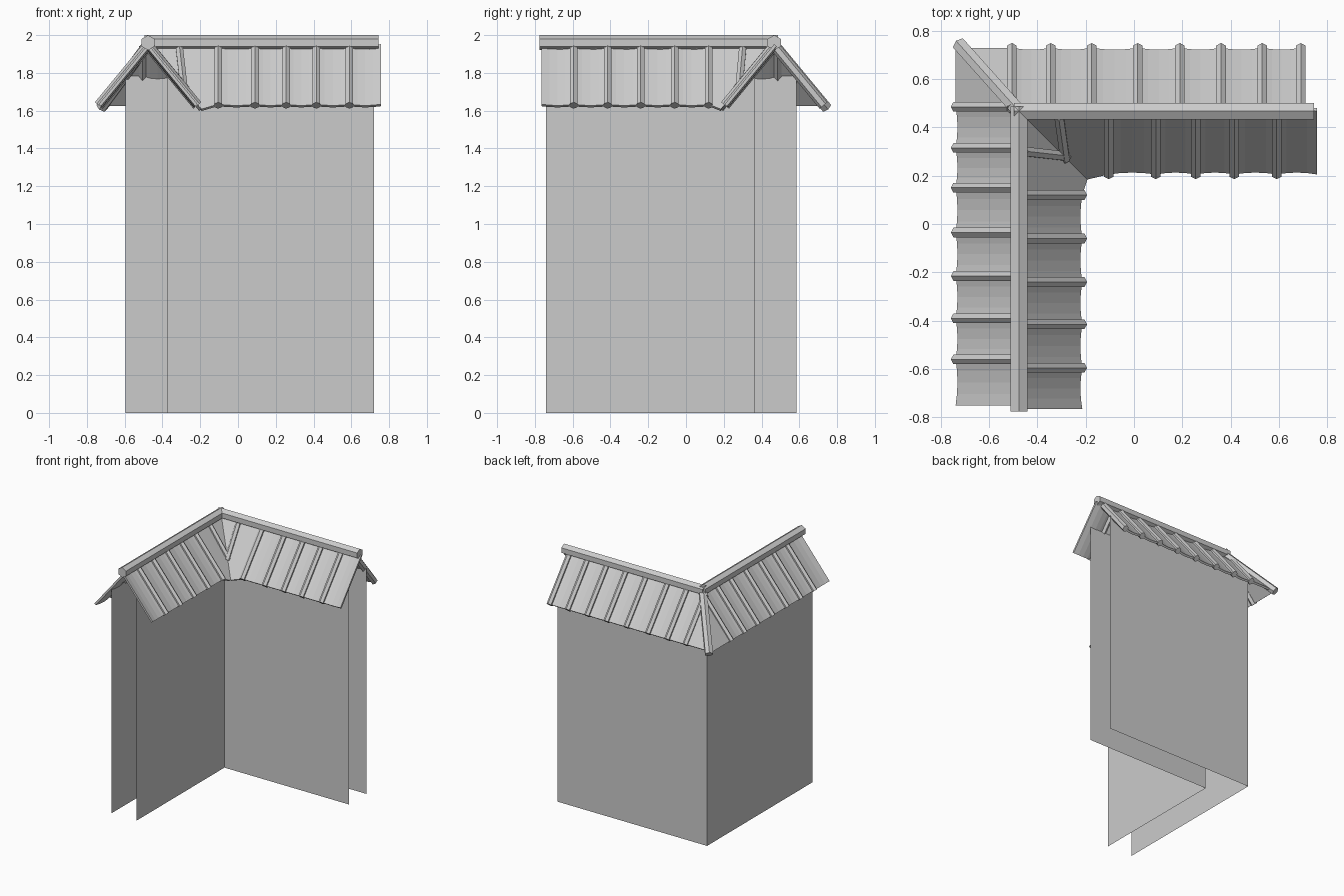
import bpy, math
from mathutils import Vector

if "Cube" in bpy.data.objects:
    bpy.data.objects.remove(bpy.data.objects["Cube"])

RX, RY = -0.476, 0.467          # ridge lines of the two arms
TOP, DROP, RUN = 1.952, 0.318, 0.262
L = math.hypot(RUN, DROP)
NH, NZ = DROP / L, RUN / L      # slope normal: horizontal and vertical parts


def make(name, verts, faces):
    me = bpy.data.meshes.new(name)
    me.from_pydata([tuple(v) for v in verts], [], faces)
    me.update()
    ob = bpy.data.objects.new(name, me)
    bpy.context.collection.objects.link(ob)
    return ob


def on_slope(arm, side, s, t, n=0.0):
    """Point on a roof slope: s along ridge, t down slope, n off the surface."""
    d = RUN * t + NH * n
    z = TOP - DROP * t + NZ * n
    if arm == "left":
        return Vector((RX + side * d, s, z))
    return Vector((s, RY - side * d, z))


# side = -1 is the outer slope, +1 the inner slope (for both arms)
def panel(arm, side, a, b, corner=False, sag=0.010, cols=4, tb=1.0, thick=0.016):
    """Sagging roof sheet between two ribs; a corner sheet ends on the hip/valley."""
    verts, faces = [], []
    for n in (0.0, -thick):
        for r in range(2):
            for c in range(cols + 1):
                f = c / cols
                t = r * (1 + (tb - 1) * f)
                end = b
                if corner:
                    k = RUN * r * tb
                    end = RY - side * k if arm == "left" else RX + side * k
                s = a + (end - a) * f
                dip = 0 if corner else sag * 4 * f * (1 - f)
                verts.append(on_slope(arm, side, s, t, n - dip))
    w = cols + 1
    for c in range(cols):
        faces.append((c, c + 1, w + c + 1, w + c))
        faces.append((2*w + c, 3*w + c, 3*w + c + 1, 2*w + c + 1))
        faces.append((c, 2*w + c, 2*w + c + 1, c + 1))
        faces.append((w + c, w + c + 1, 3*w + c + 1, 3*w + c))
    faces.append((0, w, 3*w, 2*w))
    faces.append((cols, 2*w + cols, 3*w + cols, w + cols))
    return verts, faces


def beam(p, q, r, up=Vector((0, 0, 1)), sx=1.0):
    """Six-sided bar from p to q with an edge pointing up."""
    ax = (q - p).normalized()
    side = ax.cross(up).normalized()
    u = side.cross(ax)
    verts = [e + r * (math.sin(i * math.pi / 3) * sx * side + math.cos(i * math.pi / 3) * u)
             for e in (p, q) for i in range(6)]
    faces = [(i, (i + 1) % 6, (i + 1) % 6 + 6, i + 6) for i in range(6)]
    faces += [tuple(range(5, -1, -1)), tuple(range(6, 12))]
    return verts, faces


def join(name, parts):
    verts, faces = [], []
    for v, f in parts:
        o = len(verts)
        verts += v
        faces += [tuple(i + o for i in q) for q in f]
    ob = make(name, verts, faces)
    bpy.context.view_layer.objects.active = ob
    bpy.ops.object.mode_set(mode='EDIT')
    bpy.ops.mesh.select_all(action='SELECT')
    bpy.ops.mesh.normals_make_consistent(inside=False)
    bpy.ops.object.mode_set(mode='OBJECT')


# Walls: thin open sheets following the L
def wall(name, path, h):
    verts = [(x, y, z) for z in (0, h) for x, y in path]
    make(name, verts, [(0, 1, 4, 3), (1, 2, 5, 4)])


wall("outer_wall", [(-0.595, -0.74), (-0.595, 0.585), (0.72, 0.585)], 1.79)
wall("inner_wall", [(0.72, 0.365), (-0.375, 0.365), (-0.375, -0.74)], 1.79)

# Roof slopes: rib positions listed from the gable end to the corner
slopes = [
    ("left", -1, -0.75, [-0.56, -0.39, -0.215, -0.035, 0.15, 0.315, 0.485]),
    ("left", 1, -0.765, [-0.595, -0.415, -0.24, -0.06, 0.12]),
    ("back", -1, 0.70, [0.69, 0.53, 0.36, 0.19, 0.015, -0.175, -0.345, -0.505]),
    ("back", 1, 0.757, [0.59, 0.415, 0.255, 0.09, -0.105]),
]
for arm, side, gable, ribs in slopes:
    label = arm + ("_outer" if side < 0 else "_inner")
    stops = [gable] + ribs
    sheets = [panel(arm, side, a, b) for a, b in zip(stops, stops[1:])]
    sheets.append(panel(arm, side, ribs[-1], 0, True, tb=1.08 if side > 0 else 1.0))
    join(label + "_sheets", sheets)
    nrm = on_slope(arm, side, 0, 0, 1) - on_slope(arm, side, 0, 0, 0)
    bars = [beam(on_slope(arm, side, s, 0.05, -0.005),
                 on_slope(arm, side, s, 1.01, -0.005), 0.027, nrm, 0.85) for s in ribs]
    # slanted short rib beside the valley
    if side > 0:
        s0, s1 = (0.30, 0.28) if arm == "left" else (-0.31, -0.285)
        bars.append(beam(on_slope(arm, side, s0, 0.08, -0.003),
                         on_slope(arm, side, s1, 0.76, -0.003), 0.026, nrm, 0.85))
    join(label + "_ribs", bars)

# Ridge beams and the sloping hip beam
Z = 1.96
corner = Vector((RX, RY, Z))
join("left_ridge_beam", [beam(Vector((RX, -0.775, Z)), corner + Vector((0, 0.02, 0)), 0.04)])
join("back_ridge_beam", [beam(corner - Vector((0.02, 0, 0)), Vector((0.745, RY, Z)), 0.04)])
join("hip_beam", [beam(Vector((RX, RY, 1.95)), Vector((-0.722, 0.742, 1.618)), 0.032)])
